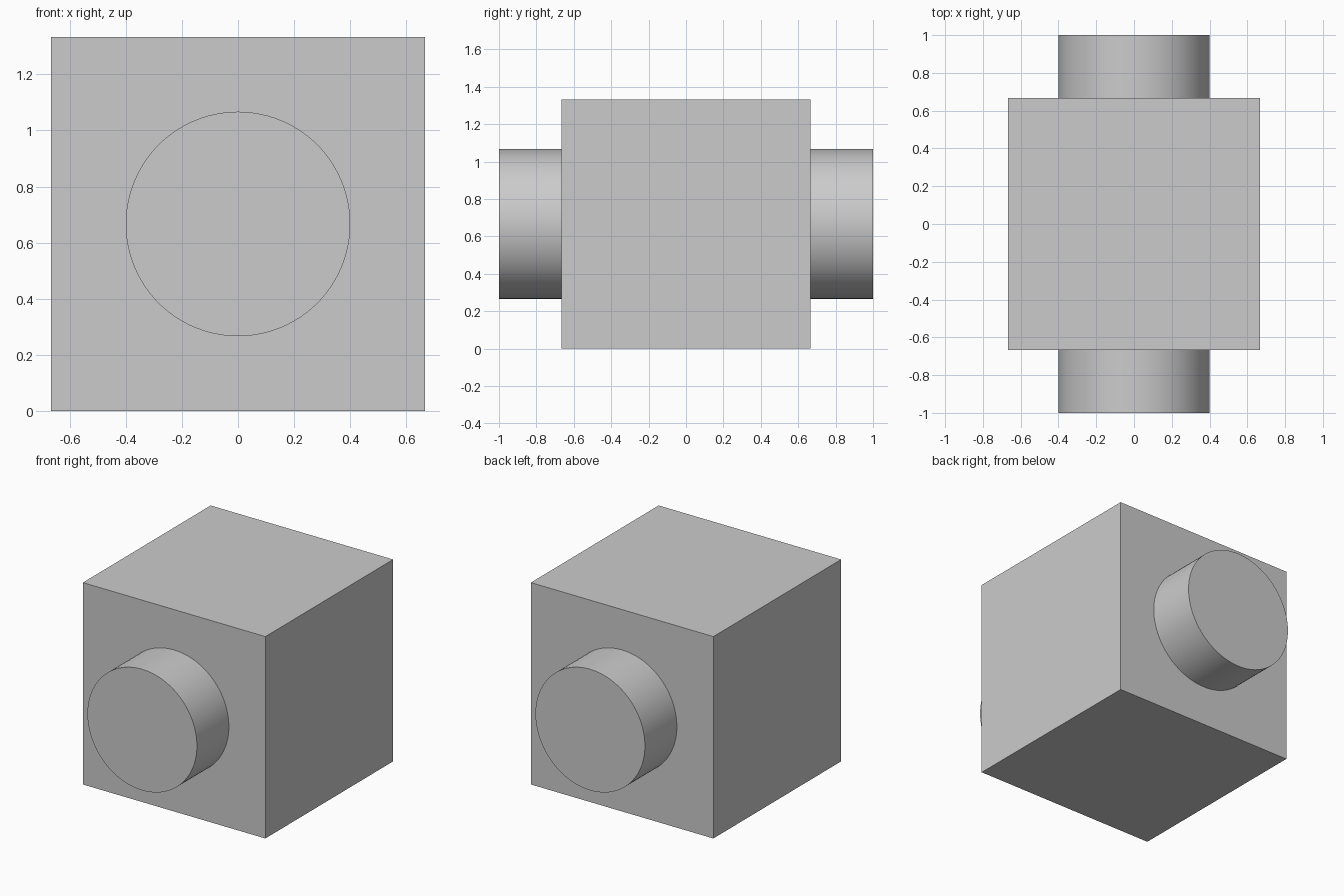
import bpy
import math

SIDE = 4 / 3      # edge of the cube body
RADIUS = 0.4      # radius of the round bosses
HALF_LENGTH = 1.0  # bosses reach this far along y
EMBED = 0.02      # overlap of each boss into the body

default_cube = bpy.data.objects.get("Cube")
if default_cube:
    bpy.data.objects.remove(default_cube, do_unlink=True)

# Single grey material
grey = bpy.data.materials.new("plain grey")
grey.use_nodes = True
colour = (0.6, 0.6, 0.6, 1)
grey.diffuse_color = colour
grey.node_tree.nodes["Principled BSDF"].inputs["Base Color"].default_value = colour


def finish(name):
    obj = bpy.context.object
    obj.name = name
    obj.data.materials.append(grey)
    return obj


# Cube body
bpy.ops.mesh.primitive_cube_add(size=SIDE, location=(0, 0, SIDE / 2))
finish("body")

# Round bosses on the front and back faces
for name, side in (("front_boss", -1), ("back_boss", 1)):
    inner = SIDE / 2 - EMBED
    bpy.ops.mesh.primitive_cylinder_add(
        vertices=96, radius=RADIUS, depth=HALF_LENGTH - inner,
        location=(0, side * (HALF_LENGTH + inner) / 2, SIDE / 2),
        rotation=(math.pi / 2, 0, 0))
    finish(name)
    bpy.ops.object.shade_smooth_by_angle(angle=math.radians(30))
